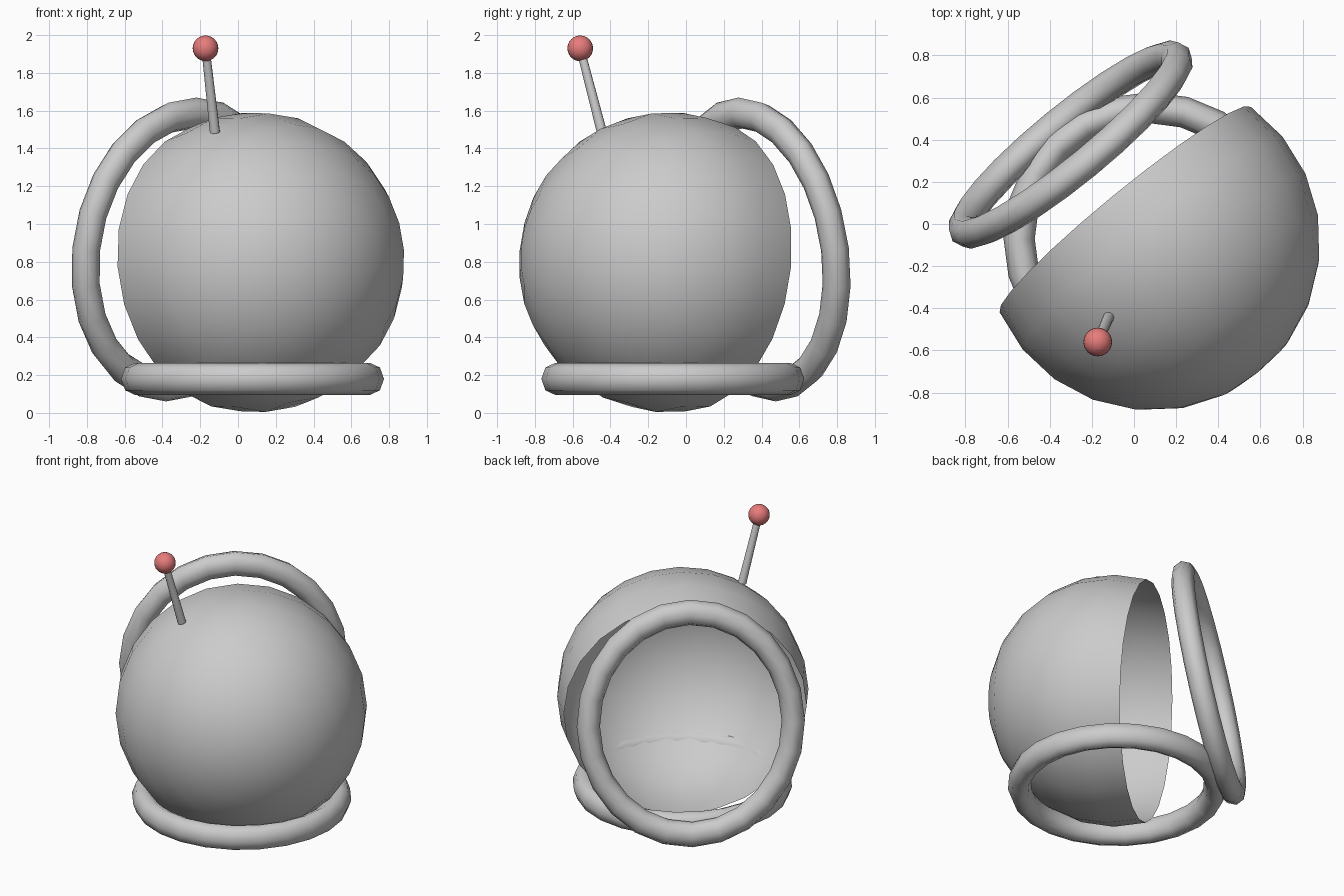
import bpy, bmesh
from math import radians, sin, cos
from mathutils import Matrix, Vector

if "Cube" in bpy.data.objects:
    bpy.data.objects.remove(bpy.data.objects["Cube"])

YAW = radians(39.3)


def frame(center, tilt, scale=(1, 1, 1)):
    """Local Z points out of the face opening, raised by tilt; local Y points up."""
    n = Vector((-sin(YAW) * cos(tilt), cos(YAW) * cos(tilt), sin(tilt)))
    x = Vector((-cos(YAW), -sin(YAW), 0))
    y = n.cross(x)
    rot = Matrix((x, y, n)).transposed().to_4x4()
    return Matrix.Translation(center) @ rot @ Matrix.Diagonal((*scale, 1))


def finish(name, matrix=None):
    o = bpy.context.object
    o.name = name
    if matrix:
        o.matrix_world = matrix
    bpy.ops.object.shade_smooth_by_angle(angle=radians(60))
    return o


def ring(name, major, minor, matrix):
    bpy.ops.mesh.primitive_torus_add(major_segments=24, minor_segments=8,
                                     major_radius=major, minor_radius=minor)
    return finish(name, matrix)


# Open helmet shell: sphere with its pole on the opening axis, cap removed
R = 0.797
bpy.ops.mesh.primitive_uv_sphere_add(segments=24, ring_count=12, radius=R)
shell = finish("helmet_shell", frame((0.088, -0.09, 0.797), radians(-6.5)))
bm = bmesh.new()
bm.from_mesh(shell.data)
cut = R * sin(radians(15)) + 0.01
bmesh.ops.delete(bm, geom=[v for v in bm.verts if v.co.z > cut], context='VERTS')
bm.to_mesh(shell.data)
bm.free()

# Neck ring and opened visor ring
ring("neck_ring", 0.622, 0.074,
     Matrix.Translation((0.077, -0.07, 0.18)) @ Matrix.Diagonal((1, 1, 1.15, 1)))
ring("visor_ring", 0.65, 0.074,
     frame((-0.301, 0.377, 0.865), radians(9), (1, 1.125, 1)))

# Antenna rod, slightly tapered
a, b = Vector((-0.122, -0.445, 1.485)), Vector((-0.172, -0.56, 1.93))
d = b - a
bpy.ops.mesh.primitive_cone_add(vertices=12, radius1=0.027, radius2=0.022,
                                depth=d.length)
finish("antenna_rod", Matrix.Translation((a + b) / 2)
       @ d.to_track_quat('Z', 'Y').to_matrix().to_4x4())

# Antenna ball
bpy.ops.mesh.primitive_uv_sphere_add(segments=24, ring_count=12, radius=0.068,
                                     location=b)
ball = finish("antenna_ball")
red = bpy.data.materials.new("red")
red.diffuse_color = (0.8, 0.2, 0.2, 1)
red.use_nodes = True
red.node_tree.nodes["Principled BSDF"].inputs["Base Color"].default_value = red.diffuse_color
ball.data.materials.append(red)
